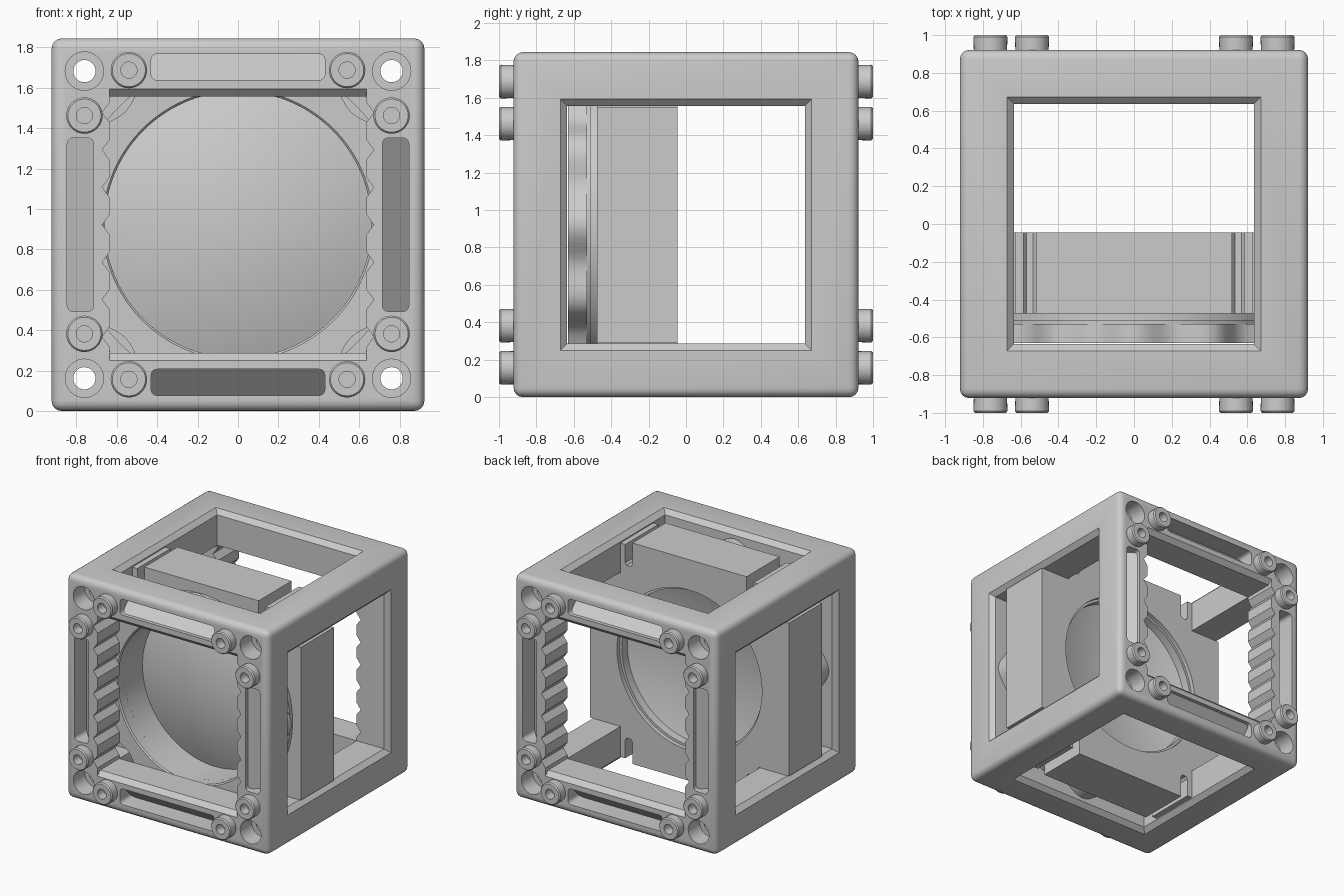
import bpy, bmesh, math
from mathutils import Matrix

if "Cube" in bpy.data.objects:
    bpy.data.objects.remove(bpy.data.objects["Cube"])

H = 0.922    # half size of the cube, also its centre height
W = 0.635    # half size of the window openings
C = 0.672    # half size of the windows at the outer chamfer


def add_loft(bm, loops, closed=False, m=Matrix()):
    """Skin a list of equal-length point loops; cap the ends or close the tube."""
    rings = [[bm.verts.new(m @ Matrix.Translation(p).translation) for p in l] for l in loops]
    n = len(rings[0])
    faces = []
    for a, b in zip(rings, rings[1:] + (rings[:1] if closed else [])):
        for i in range(n):
            j = (i + 1) % n
            faces.append(bm.faces.new((a[i], a[j], b[j], b[i])))
    if not closed:
        faces += [bm.faces.new(rings[0]), bm.faces.new(rings[-1])]
    bmesh.ops.recalc_face_normals(bm, faces=faces)


def finish(name, bm, angle=30):
    me = bpy.data.meshes.new(name)
    bm.to_mesh(me)
    bm.free()
    ob = bpy.data.objects.new(name, me)
    bpy.context.collection.objects.link(ob)
    ob.location.z = H
    return ob


def cut(ob, bm):
    """Subtract a bmesh from an object."""
    cutter = finish("cutter", bm)
    cutter.hide_render = True
    mod = ob.modifiers.new("cut", 'BOOLEAN')
    mod.operation, mod.solver, mod.object = 'DIFFERENCE', 'EXACT', cutter
    bpy.context.view_layer.objects.active = ob
    bpy.ops.object.modifier_apply(modifier=mod.name)
    bpy.data.objects.remove(cutter)


def circle(r, y, x=0, z=0, n=48, wave=0, lobes=0):
    pts = []
    for i in range(n):
        a = 2 * math.pi * i / n
        k = r + wave * math.cos(lobes * a)
        pts.append((x + k * math.cos(a), y, z + k * math.sin(a)))
    return pts


def rect(a, b, y):
    return [(-a, y, -b), (a, y, -b), (a, y, b), (-a, y, b)]


def turn(deg, axis):
    return Matrix.Rotation(math.radians(deg), 4, axis)


# Cube frame: rounded block
bm = bmesh.new()
bmesh.ops.create_cube(bm, size=2 * H)
bmesh.ops.bevel(bm, geom=bm.edges[:], offset=0.05, segments=4, profile=0.5, affect='EDGES')
frame = finish("cube_frame", bm)

# Plain tunnels with chamfered mouths through the sides, top and bottom
for m in (turn(90, 'Z'), turn(90, 'X')):
    bm = bmesh.new()
    e = 0.01
    add_loft(bm, [rect(C + e, C + e, -H - e), rect(W, W, -H + C - W), rect(W, W, H - C + W),
                  rect(C + e, C + e, H + e)], m=m)
    cut(frame, bm)

# Front-to-back tunnel with V grooves along both posts
edge = [(W, -W)]
for i in range(-3, 4):
    z = i * 0.185
    edge += [(W, z - 0.05), (C, z), (W, z + 0.05)]
edge.append((W, W))
outline = edge + [(-x, -z) for x, z in edge]
bm = bmesh.new()
add_loft(bm, [[(x, y, z) for x, z in outline] for y in (-1, 1)])
cut(frame, bm)

# Chamfers at the top and bottom of the front and back windows
bm = bmesh.new()
for s in (-1, 1):
    add_loft(bm, [rect(W, C + 0.01, s * (H + 0.01)), rect(W, W - 0.01, s * (H - 0.047))])
cut(frame, bm)

# Corner screw holes with counterbores at both ends
bm = bmesh.new()
d = H - 0.15
for x in (-0.76, 0.76):
    for z in (-0.76, 0.76):
        add_loft(bm, [circle(r, y, x, z, 32) for r, y in
                      ((0.095, -1), (0.095, -d), (0.055, -d), (0.055, d), (0.095, d), (0.095, 1))])
cut(frame, bm)

# Rounded slots with sloping floors, four on the front and four on the back
slot = []
for cx, cz, a0 in ((0.40, 0.815, 0), (-0.40, 0.815, 90), (-0.40, 0.745, 180), (0.40, 0.745, 270)):
    for k in range(5):
        a = math.radians(a0 + k * 22.5)
        slot.append((cx + 0.03 * math.cos(a), cz + 0.03 * math.sin(a)))
bm = bmesh.new()
for s in (-1, 1):
    for q in range(4):
        add_loft(bm, [[(x, s, z) for x, z in slot],
                      [(x, s * (H - 0.03 - (z - 0.715)), z) for x, z in slot]], m=turn(90 * q, 'Y'))
cut(frame, bm)

# Hollow pegs, eight on the front and eight on the back
bm = bmesh.new()
for s in (-1, 1):
    for sx in (-1, 1):
        for sz in (-1, 1):
            for x, z in ((0.54, 0.765), (0.76, 0.54)):
                add_loft(bm, [circle(r, s * y, sx * x, sz * z, 32) for r, y in
                              ((0.088, H - 0.01), (0.09, 0.99), (0.082, 1.0), (0.04, 1.0), (0.04, H - 0.01))],
                         closed=False)
pegs = finish("pegs", bm)

# Lens holder: cross-shaped plate with clip tabs at top and bottom
q = [(0.905, 0.63), (0.63, 0.63), (0.63, 0.88), (0.585, 0.88), (0.585, 0.73), (0.57, 0.71),
     (0.535, 0.71), (0.52, 0.73), (0.52, 0.91)]
half = q + [(-x, z) for x, z in reversed(q)]
cross = half + [(-x, -z) for x, z in half]
bm = bmesh.new()
add_loft(bm, [[(x, y, z) for x, z in cross] for y in (-0.475, -0.045)])
holder = finish("lens_holder", bm)
bm = bmesh.new()
add_loft(bm, [circle(r, y, n=96) for r, y in ((0.66, -0.6), (0.66, -0.15), (0.64, -0.15),
                                              (0.64, -0.08), (0.66, -0.08), (0.66, 0))])
cut(holder, bm)

# Scalloped retaining ring and the neck behind it
bm = bmesh.new()
add_loft(bm, [circle(0.825, -0.63, n=144, wave=0.035, lobes=12),
              circle(0.825, -0.53, n=144, wave=0.035, lobes=12),
              circle(0.66, -0.53, n=144), circle(0.66, -0.62, n=144),
              circle(0.67, -0.63, n=144)], closed=True)
ring = finish("retaining_ring", bm)
bm = bmesh.new()
add_loft(bm, [circle(r, y, n=96) for r, y in ((0.79, -0.535), (0.79, -0.51), (0.83, -0.51), (0.83, -0.47),
                                              (0.66, -0.47), (0.66, -0.535))], closed=True)
neck = finish("ring_neck", bm)

# Lens: convex front, hollow back
radii = [0.02 + 0.64 * i / 12 for i in range(13)]
front = [circle(r, -0.30 - 0.12 * (1 - (r / 0.66) ** 2), n=96) for r in radii]
back = [circle(r, -0.15 - 0.10 * (1 - (r / 0.66) ** 2), n=96) for r in reversed(radii)]
bm = bmesh.new()
add_loft(bm, front + back)
lens = finish("lens", bm)

# Smooth the curved surfaces, keep edges sharp
bpy.ops.object.select_all(action='DESELECT')
for ob in (frame, pegs, holder, ring, neck, lens):
    ob.select_set(True)
bpy.context.view_layer.objects.active = frame
bpy.ops.object.shade_smooth_by_angle(angle=math.radians(30))
